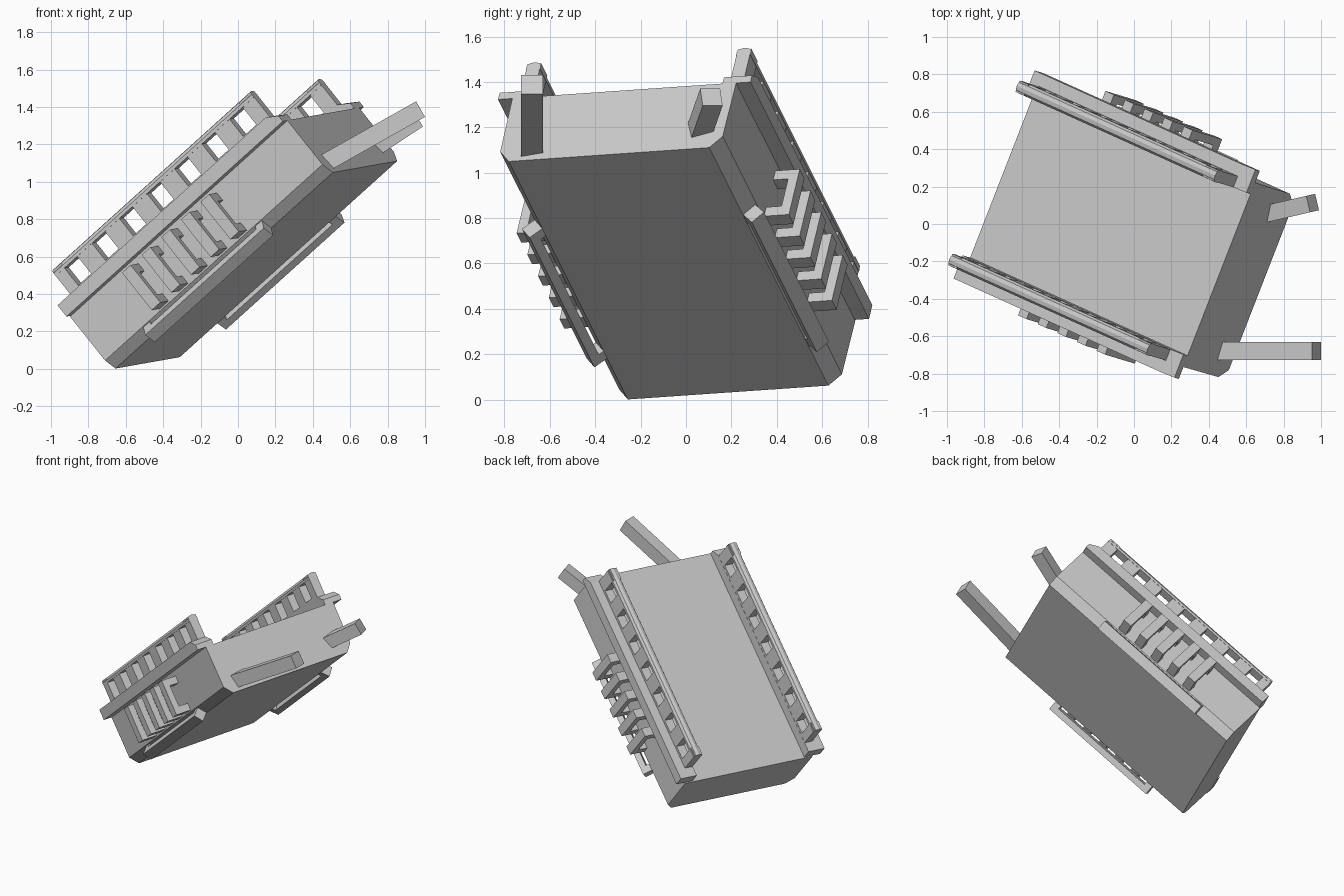
import bpy, bmesh
from mathutils import Vector, Matrix

if "Cube" in bpy.data.objects:
    bpy.data.objects.remove(bpy.data.objects["Cube"])

# Tilted frame of the hull: L = along rails, W = across, N = up from deck
L = Vector((0.704, -0.318, 0.635)).normalized()
W = Vector((0.362, 0.930, 0.064))
W = (W - L * W.dot(L)).normalized()
N = L.cross(W)
FRAME = Matrix((L, W, N)).transposed().to_4x4()
FRAME.translation = (0, 0, -0.008)


def finish(bm, name, matrix=FRAME):
    bmesh.ops.recalc_face_normals(bm, faces=bm.faces)
    bm.transform(matrix)
    me = bpy.data.meshes.new(name)
    bm.to_mesh(me)
    bm.free()
    ob = bpy.data.objects.new(name, me)
    bpy.context.collection.objects.link(ob)
    return ob


def add_prism(bm, pts, vec):
    """Extrude a closed polygon of 3D points along vec."""
    f = bm.faces.new([bm.verts.new(p) for p in pts])
    r = bmesh.ops.extrude_face_region(bm, geom=[f])
    bmesh.ops.translate(bm, vec=vec,
                        verts=[v for v in r['geom'] if isinstance(v, bmesh.types.BMVert)])


def add_section(bm, l0, l1, section):
    """Extrude a (w, n) section along L."""
    add_prism(bm, [(l0, w, n) for w, n in section], (l1 - l0, 0, 0))


def add_box(bm, l0, l1, w0, w1, n0, n1):
    add_section(bm, l0, l1, [(w0, n0), (w1, n0), (w1, n1), (w0, n1)])


# hull with chamfered lower edges
half = [(0.475, 0.36), (0.527, 0.42), (0.53, 0.727)]
bm = bmesh.new()
add_section(bm, -0.374, 1.277, half + [(-w, n) for w, n in reversed(half)])
finish(bm, "hull")

for s, side in ((-1, "near"), (1, "far")):
    # flange strip with sloped front end
    bm = bmesh.new()
    prof = [(-0.366, 0.725), (1.277, 0.725), (1.277, 0.763), (1.215, 0.803), (-0.366, 0.803)]
    add_prism(bm, [(l, s * 0.465, n) for l, n in prof], (0, s * 0.133, 0))
    finish(bm, side + "_flange")

    # rail posts and sill
    bm = bmesh.new()
    wi, wo = s * 0.466, s * 0.53
    add_box(bm, -0.294, 1.212, wi, wo, 0.80, 0.822)
    for k in range(6):
        c = -0.0745 + 0.209 * k
        add_box(bm, c - 0.055, c + 0.055, wi, wo, 0.82, 0.95)
    add_box(bm, -0.294, -0.228, wi, wo, 0.82, 0.975)
    add_box(bm, 1.125, 1.212, wi, wo, 0.82, 0.975)
    finish(bm, side + "_rail_posts")

    # rounded top bar of the rail
    bm = bmesh.new()
    bar = [(0.464, 0.942), (0.464, 0.96), (0.476, 0.977), (0.498, 0.983),
           (0.52, 0.977), (0.532, 0.96), (0.532, 0.942)]
    add_section(bm, -0.294, 1.212, [(s * w, n) for w, n in bar])
    finish(bm, side + "_rail_bar")

    # row of five staple-shaped brackets
    bm = bmesh.new()
    staple = [(0.52, 0.43), (0.645, 0.43), (0.645, 0.69), (0.52, 0.69),
              (0.52, 0.638), (0.6, 0.638), (0.6, 0.482), (0.52, 0.482)]
    for k in range(5):
        l0 = 0.05 + 0.149 * k
        add_section(bm, l0, l0 + 0.065, [(s * w, n) for w, n in staple])
    finish(bm, side + "_brackets")

    # grab bar standing off the lower chamfer
    bm = bmesh.new()
    a, b = Vector((0, s * 0.474, 0.363)), Vector((0, s * 0.521, 0.417))
    out = Vector((0, s * 0.0525, -0.0495))
    prof = [(-0.09, -0.1), (-0.09, 1), (0.81, 1), (0.81, -0.1),
            (0.76, -0.1), (0.76, 0.4), (-0.04, 0.4), (-0.04, -0.1)]
    add_prism(bm, [a + out * t + Vector((l, 0, 0)) for l, t in prof], b - a)
    finish(bm, side + "_grab_bar")


def prong(name, tip, direction, length, size):
    """Square bar ending at tip, rooted in the hull front."""
    d = Vector(direction).normalized()
    side = Vector((0, 0, 1)).cross(d).normalized()
    up = d.cross(side)
    h = size / 2
    base = Vector(tip) - d * length
    bm = bmesh.new()
    add_prism(bm, [base + side * h * i + up * h * j
                   for i, j in ((-1, -1), (1, -1), (1, 1), (-1, 1))], d * length)
    finish(bm, name, Matrix.Identity(4))


# two prongs on the front end
prong("long_prong", (0.976, -0.678, 1.388), (0.87, 0, 0.49), 0.61, 0.096)
prong("short_prong", (0.955, 0.112, 1.333), (0.82, 0.19, 0.54), 0.31, 0.09)
